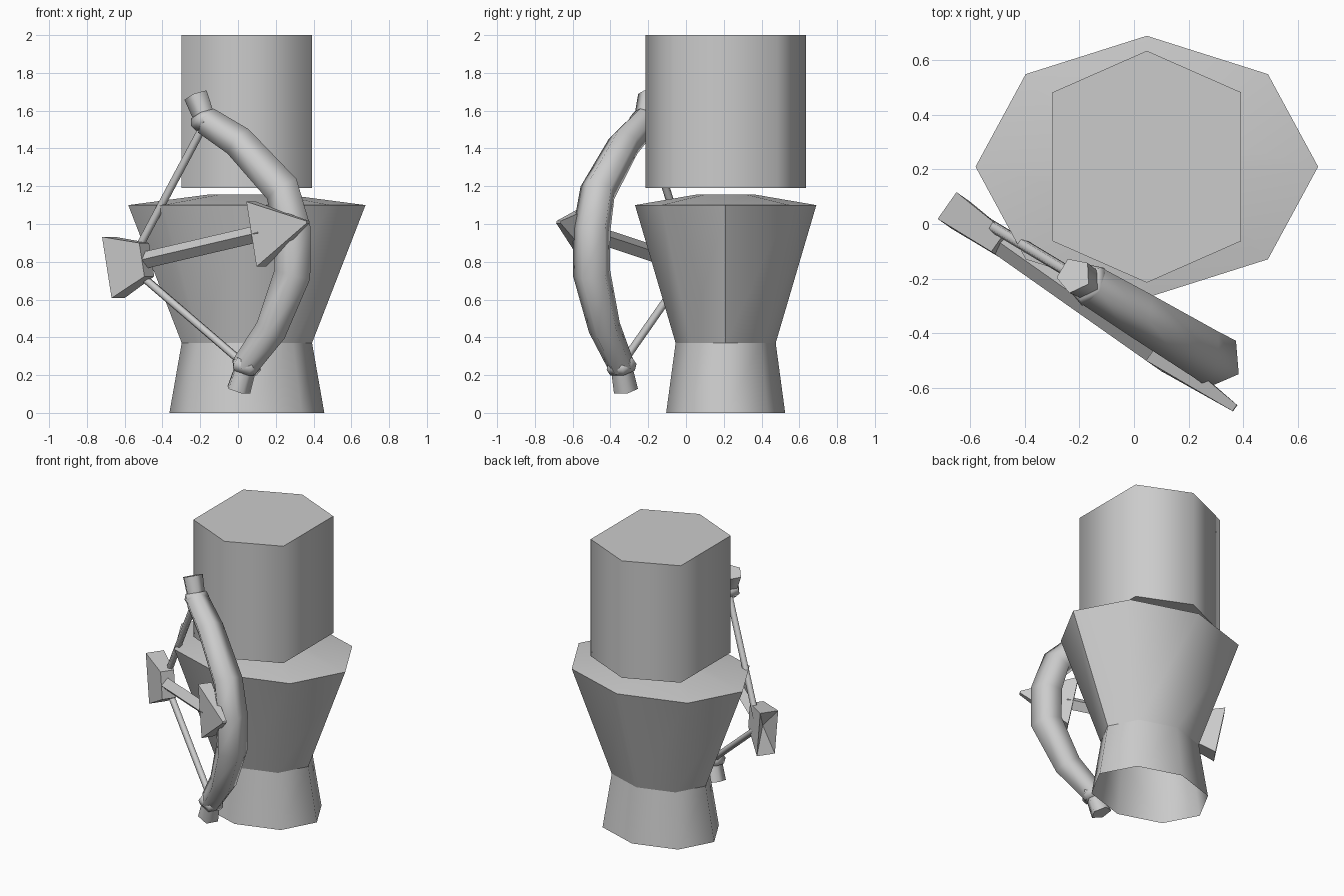
import bpy, math
from mathutils import Vector

if "Cube" in bpy.data.objects:
    bpy.data.objects.remove(bpy.data.objects["Cube"])

CX, CY = 0.047, 0.21


def build(name, rings, start=True, end=True, dent=None, smooth=40):
    """Loft rings of points into one mesh, optionally capped."""
    n = len(rings[0])
    verts = [tuple(p) for r in rings for p in r]
    faces = []
    for i in range(len(rings) - 1):
        for j in range(n):
            k = (j + 1) % n
            faces.append((i * n + j, i * n + k, (i + 1) * n + k, (i + 1) * n + j))
    if dent is not None:
        verts.append(tuple(dent))
        faces += [((j + 1) % n, j, len(verts) - 1) for j in range(n)]
    elif start:
        faces.append(tuple(range(n))[::-1])
    if end:
        faces.append(tuple((len(rings) - 1) * n + j for j in range(n)))
    me = bpy.data.meshes.new(name)
    me.from_pydata(verts, [], faces)
    ob = bpy.data.objects.new(name, me)
    bpy.context.collection.objects.link(ob)
    bpy.ops.object.select_all(action='DESELECT')
    ob.select_set(True)
    bpy.context.view_layer.objects.active = ob
    # consistent outward normals
    bpy.ops.object.mode_set(mode='EDIT')
    bpy.ops.mesh.select_all(action='SELECT')
    bpy.ops.mesh.normals_make_consistent(inside=False)
    bpy.ops.object.mode_set(mode='OBJECT')
    if smooth:
        bpy.ops.object.shade_smooth_by_angle(angle=math.radians(smooth))
    return ob


def polygon(n):
    return [(math.cos(2 * math.pi * i / n), math.sin(2 * math.pi * i / n)) for i in range(n)]


def sweep(name, path, scales, section, normal, smooth=75, dent=None):
    """Sweep a section (side, normal) along a path lying in one plane."""
    path = [Vector(p) for p in path]
    rings = []
    for i, p in enumerate(path):
        t = (path[min(i + 1, len(path) - 1)] - path[max(i - 1, 0)]).normalized()
        side = normal.cross(t).normalized()
        a, b = scales[i] if isinstance(scales[i], tuple) else (scales[i], scales[i])
        rings.append([p + side * a * u + normal * b * v for u, v in section])
    return build(name, rings, dent=dent, smooth=smooth)


# Body: open-bottomed octagonal waist and flared torso
def octagon(rx, ry, z):
    return [(CX + rx * c, CY + ry * s, z) for c, s in polygon(8)]


waist = octagon(0.345, 0.265, 0.37)
build("lower_body", [octagon(0.41, 0.315, 0), waist], start=False, end=False, smooth=60)
build("torso", [waist, octagon(0.628, 0.48, 1.10), octagon(0.21, 0.16, 1.155)],
      start=False, smooth=50)

# Head: hexagonal block
hexa = [(0, 0.425), (-0.345, 0.273), (-0.345, -0.273), (0, -0.425), (0.345, -0.273), (0.345, 0.273)]
build("head", [[(CX + x, CY + y, z) for x, y in hexa] for z in (1.19, 2.0)], smooth=75)


# Bow: five-sided limb in a slanted vertical plane
def bow_point(x, z):
    return Vector((x, -0.32 - 0.6 * x, z))


bow_n = Vector((0.6, 1, 0)).normalized()
limb = [(0.04, 0.25), (0.18, 0.44), (0.295, 0.735), (0.295, 0.97), (0.24, 1.18), (0.01, 1.43), (-0.16, 1.54)]
sweep("bow_limb", [bow_point(*p) for p in limb],
      [0.075, 0.09, 0.105, 0.105, 0.1, 0.09, 0.08], polygon(5), bow_n)

# Bow tips and the collars that hold the string
for side, a, b in (("lower", (0.04, 0.25), (0.0, 0.12)), ("upper", (-0.17, 1.55), (-0.22, 1.68))):
    a, b = bow_point(*a), bow_point(*b)
    d = (b - a).normalized()
    sweep(side + "_bow_tip", [a, b], [0.06, 0.068], polygon(5), bow_n)
    sweep(side + "_collar", [a - d * 0.035, a, a + d * 0.035], [0.07, 0.085, 0.07], polygon(5), bow_n)

# Bowstring drawn back to the arrow
nock = bow_point(-0.575, 0.78)
for side, end in (("lower", (0.03, 0.26)), ("upper", (-0.17, 1.54))):
    sweep(side + "_string", [nock, bow_point(*end)], [0.022, 0.022], polygon(5), bow_n)

# Arrow: diamond shaft, flat head and notched fletching
tail, tip = Vector((-0.66, 0.05, 0.77)), Vector((0.37, -0.675, 1.01))
axis = (tip - tail).normalized()
arrow_n = axis.cross(Vector((0, 0, 1))).normalized()
length = (tip - tail).length


def along(d):
    return tail + axis * d


box = [(1, 1), (1, -1), (-1, -1), (-1, 1)]
sweep("arrow_shaft", [along(0.12), along(length - 0.3)], [0.045, 0.045], polygon(4), arrow_n, smooth=0)
sweep("arrow_head", [along(length - 0.34), tip], [(0.175, 0.045), (0.006, 0.014)], box, arrow_n, smooth=0)
sweep("fletching", [tail, along(0.22)], [(0.165, 0.06), (0.09, 0.045)], box, arrow_n,
      smooth=0, dent=along(0.09))
